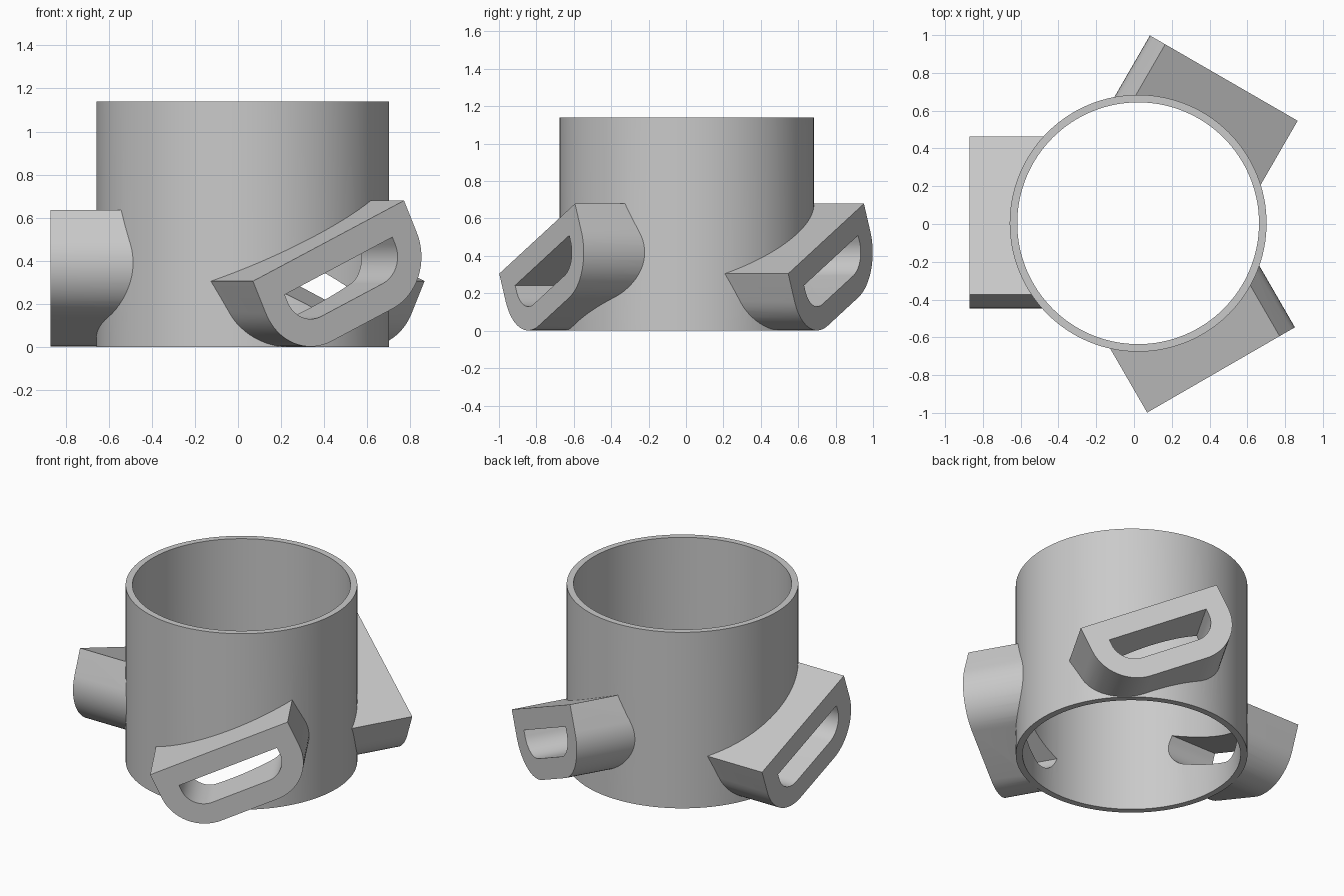
import bpy, bmesh, math
from mathutils import Vector

if "Cube" in bpy.data.objects:
    bpy.data.objects.remove(bpy.data.objects["Cube"])

CX, CY = 0.022, 0.004          # sleeve axis
R_OUT, R_IN, HEIGHT = 0.68, 0.64, 1.14
FACE = 0.892                   # distance from axis to nozzle mouth
WIDTH, DEPTH, ROUND, WALL = 0.892, 0.43, 0.265, 0.128

grey = bpy.data.materials.new("plain_grey")
grey.diffuse_color = (0.59, 0.59, 0.59, 1)
grey.use_nodes = True
grey.node_tree.nodes["Principled BSDF"].inputs["Base Color"].default_value = grey.diffuse_color


def make_object(name, bm):
    bmesh.ops.recalc_face_normals(bm, faces=bm.faces)
    mesh = bpy.data.meshes.new(name)
    bm.to_mesh(mesh)
    bm.free()
    mesh.materials.append(grey)
    obj = bpy.data.objects.new(name, mesh)
    bpy.context.collection.objects.link(obj)
    return obj


def cylinder(name, radius, z0, z1):
    bm = bmesh.new()
    bmesh.ops.create_cone(bm, cap_ends=True, segments=128, radius1=radius,
                          radius2=radius, depth=z1 - z0)
    bmesh.ops.translate(bm, verts=bm.verts, vec=(CX, CY, (z0 + z1) / 2))
    return make_object(name, bm)


def outline(inset):
    """Rectangle with two rounded lower corners; origin at the upper left corner."""
    left, right = inset, WIDTH - inset
    top, bottom, r = -inset, -DEPTH + inset, ROUND - inset
    pts = [(right, top), (left, top)]
    steps = 16
    for cx, start in ((left + r, math.pi), (right - r, 1.5 * math.pi)):
        for i in range(steps + 1):
            a = start + i / steps * math.pi / 2
            pts.append((cx + r * math.cos(a), bottom + r + r * math.sin(a)))
    return pts


def prism(name, inset, heading, tilt, corner, near, far):
    """Extrude the tilted outline radially from near to far."""
    n = Vector((math.cos(heading), math.sin(heading), 0))
    t = Vector((-n.y, n.x, 0))
    c, s = math.cos(tilt), math.sin(tilt)
    bm = bmesh.new()
    verts = []
    for u, v in outline(inset):
        side = corner[0] + u * c - v * s
        z = corner[1] + u * s + v * c
        verts.append(bm.verts.new(Vector((CX, CY, z)) + n * near + t * side))
    face = bm.faces.new(verts)
    ext = bmesh.ops.extrude_face_region(bm, geom=[face])
    moved = [g for g in ext["geom"] if isinstance(g, bmesh.types.BMVert)]
    bmesh.ops.translate(bm, verts=moved, vec=n * (far - near))
    return make_object(name, bm)


def combine(target, tool, operation):
    mod = target.modifiers.new(operation.lower(), "BOOLEAN")
    mod.operation, mod.object, mod.solver = operation, tool, "EXACT"
    bpy.context.view_layer.objects.active = target
    bpy.ops.object.modifier_apply(modifier=mod.name)
    bpy.data.objects.remove(tool)


# sleeve with three angled nozzles: heading, tilt, upper left corner
nozzles = [(-60, 24.8, (-0.46, 0.305)),
           (60, 24.8, (-0.46, 0.305)),
           (180, 20.0, (-0.46, 0.331))]
sleeve = cylinder("nozzle_sleeve", R_OUT, 0, HEIGHT)
for heading, tilt, corner in nozzles:
    combine(sleeve, prism("nozzle", 0, math.radians(heading), math.radians(tilt),
                          corner, 0.2, FACE), "UNION")

# main bore, then the nozzle slots through the wall
combine(sleeve, cylinder("bore", R_IN, -0.2, HEIGHT + 0.2), "DIFFERENCE")
for heading, tilt, corner in nozzles:
    combine(sleeve, prism("slot", WALL, math.radians(heading), math.radians(tilt),
                          corner, 0.1, FACE + 0.2), "DIFFERENCE")

# smooth round walls, sharp edges
bpy.ops.object.select_all(action="DESELECT")
sleeve.select_set(True)
bpy.context.view_layer.objects.active = sleeve
bpy.ops.object.shade_smooth_by_angle(angle=math.radians(30))
